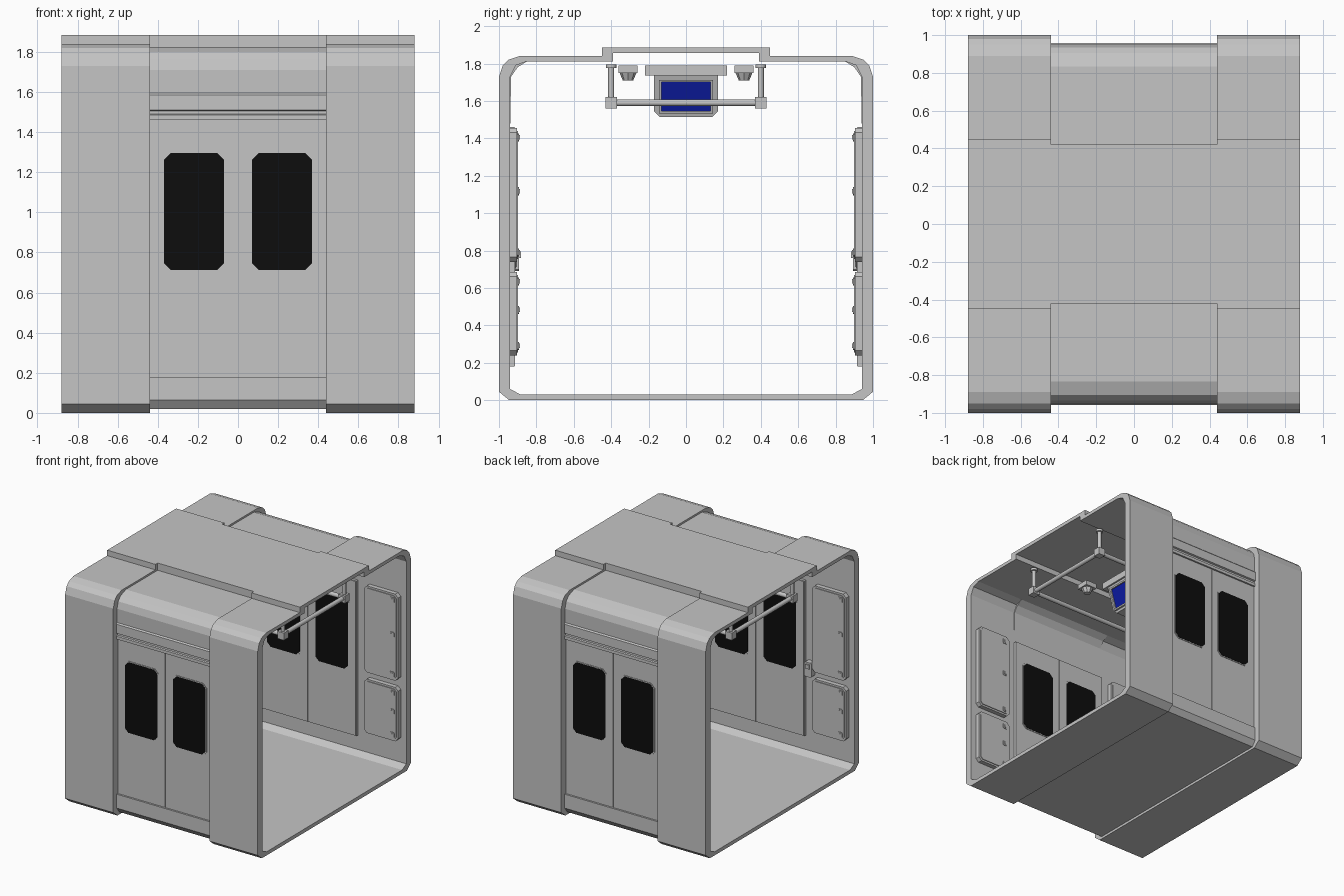
import bpy, bmesh, math
from mathutils import Vector

cube = bpy.data.objects.get("Cube")
if cube:
    bpy.data.objects.remove(cube, do_unlink=True)


def material(name, r, g, b):
    m = bpy.data.materials.new(name)
    m.use_nodes = True
    m.diffuse_color = (r, g, b, 1)
    m.node_tree.nodes["Principled BSDF"].inputs["Base Color"].default_value = (r, g, b, 1)
    return m


GREY = material("panel grey", 0.56, 0.56, 0.56)
BLACK = material("window black", 0.004, 0.004, 0.004)
BLUE = material("screen blue", 0.004, 0.012, 0.4)


def finish(name, bm, mat):
    bmesh.ops.recalc_face_normals(bm, faces=bm.faces)
    mesh = bpy.data.meshes.new(name)
    bm.to_mesh(mesh)
    bm.free()
    mesh.materials.append(mat)
    ob = bpy.data.objects.new(name, mesh)
    bpy.context.collection.objects.link(ob)
    return ob


def prism(name, pts, axis, lo, hi, mat=GREY, half=False, shape=None):
    """Extrude a 2D outline along x or y; half drops the faces on the centre plane."""
    bm = bmesh.new()
    place = (lambda u, v, a: (a, u, v)) if axis == "x" else (lambda u, v, a: (u, a, v))
    ends = [[bm.verts.new(place(u, v, a)) for u, v in pts] for a in (lo, hi)]
    for ring in ends:
        bm.faces.new(ring)
    for i in range(len(pts)):
        j = (i + 1) % len(pts)
        bm.faces.new((ends[0][i], ends[0][j], ends[1][j], ends[1][i]))
    bmesh.ops.recalc_face_normals(bm, faces=bm.faces)
    if half:
        seam = [f for f in bm.faces if all(abs(v.co.y) < 1e-6 for v in f.verts)]
        mesh_ready = bm
        bmesh.ops.delete(mesh_ready, geom=seam, context="FACES_ONLY")
    if shape:
        for v in bm.verts:
            shape(v.co)
    return finish(name, bm, mat)


def box(name, x, y, z, mat=GREY):
    return prism(name, rect(*y, *z), "x", x[0], x[1], mat)


def rect(u0, u1, v0, v1, c=0.0):
    if not c:
        return [(u0, v0), (u1, v0), (u1, v1), (u0, v1)]
    return [(u0 + c, v0), (u1 - c, v0), (u1, v0 + c), (u1, v1 - c),
            (u1 - c, v1), (u0 + c, v1), (u0, v1 - c), (u0, v0 + c)]


def tube(name, a, b, r):
    a, b = Vector(a), Vector(b)
    bm = bmesh.new()
    bmesh.ops.create_cone(bm, cap_ends=True, segments=16, radius1=r, radius2=r, depth=(b - a).length)
    ob = finish(name, bm, GREY)
    ob.location = (a + b) / 2
    ob.rotation_euler = (b - a).to_track_quat("Z", "Y").to_euler()
    bpy.ops.object.select_all(action="DESELECT")
    ob.select_set(True)
    bpy.context.view_layer.objects.active = ob
    bpy.ops.object.shade_smooth_by_angle(angle=math.radians(40))


def mirror(ob, x, y):
    mod = ob.modifiers.new("mirror", "MIRROR")
    mod.use_axis = (x, y, False)
    mod.merge_threshold = 0.0005


# Body shell: half cross-sections, mirrored
ceiling = [(0.85, 1.812), (0.39, 1.812), (0.39, 1.855), (0, 1.855)]
floor = [(0.94, 0.06), (0.885, 0.03), (0, 0.03)]
end_outer = [(0, 0), (0.945, 0), (1, 0.045), (1, 1.73), (0.98, 1.79), (0.95, 1.82),
             (0.89, 1.84), (0.45, 1.84), (0.45, 1.885), (0, 1.885)]
end_inner = floor[::-1] + [(0.94, 1.73), (0.91, 1.79)] + ceiling
shell = prism("end_section", end_outer + end_inner[::-1], "x", 0.44, 0.88, half=True)
mirror(shell, True, True)

# Centre shell with header rails and door recess in its outline
mid_outer = [(0, 0.02), (0.92, 0.02), (0.955, 0.065), (0.955, 0.18), (0.94, 0.18),
             (0.94, 1.46), (0.955, 1.46), (0.955, 1.485), (0.945, 1.49), (0.945, 1.505),
             (0.958, 1.51), (0.958, 1.585), (0.948, 1.595), (0.95, 1.71), (0.935, 1.765),
             (0.905, 1.8), (0.835, 1.825), (0.42, 1.825), (0.42, 1.885), (0, 1.885)]
mid_inner = floor[::-1] + [(0.94, 0.18), (0.918, 0.18), (0.918, 1.46), (0.94, 1.46),
                           (0.935, 1.73), (0.9, 1.78)] + ceiling
shell = prism("door_section", mid_outer + mid_inner[::-1], "x", -0.44, 0.44, half=True)
mirror(shell, False, True)

# Door leaves and windows, outside and inside
for side in (-1, 1):
    for x in (-0.22, 0.22):
        for face, out in ((0.94, 1), (0.918, -1)):
            def layer(name, half_w, z0, z1, c, d0, d1, mat=GREY):
                prism(name, rect(x - half_w, x + half_w, z0, z1, c), "y",
                      side * (face + out * d0), side * (face + out * d1), mat)
            layer("door_leaf", 0.216, 0.183, 1.457, 0, -0.002, 0.005)
            layer("window_rim", 0.157, 0.705, 1.303, 0.034, 0.004, 0.009)
            layer("window", 0.149, 0.713, 1.295, 0.032, 0.008, 0.011, BLACK)

    # Wall hatches with latches
    for x in (-0.675, 0.675):
        for z0, z1 in ((0.24, 0.685), (0.74, 1.455)):
            prism("hatch_frame", rect(x - 0.155, x + 0.155, z0, z1, 0.025), "y",
                  side * 0.945, side * 0.903)
            prism("hatch_panel", rect(x - 0.14, x + 0.14, z0 + 0.015, z1 - 0.015, 0.02), "y",
                  side * 0.905, side * 0.897)
            lx = x + side * 0.105
            for z in (z0 + 0.05, (z0 + z1) / 2 + 0.02, z1 - 0.05):
                prism("latch", rect(lx - 0.02, lx + 0.02, z - 0.022, z + 0.022, 0.006), "y",
                      side * 0.9, side * 0.892)
                box("latch_knob", (lx - 0.008, lx + 0.008),
                    sorted((side * 0.893, side * 0.888)), (z - 0.012, z + 0.012))

    # Intercom beside the door
    prism("intercom", rect(-0.52, -0.455, 0.69, 0.81, 0.008), "y", side * 0.945, side * 0.893)
    box("intercom_button", (-0.505, -0.47), sorted((side * 0.895, side * 0.883)), (0.76, 0.795))

# Overhead handrail frame
RX, RY, RZ = 0.69, 0.4, 1.59
for sx in (-1, 1):
    for sy in (-1, 1):
        x, y = sx * RX, sy * RY
        tube("rail_post", (x, y, RZ), (x, y, 1.79), 0.016)
        tube("post_flange", (x, y, 1.775), (x, y, 1.795), 0.028)
        box("rail_joint", (x - 0.03, x + 0.03), (y - 0.03, y + 0.03), (RZ - 0.03, RZ + 0.03))
    tube("cross_rail", (sx * RX, -RY, RZ), (sx * RX, RY, RZ), 0.018)
    tube("long_rail", (-RX, sx * RY, RZ), (RX, sx * RY, RZ), 0.018)

# Ceiling display, narrower at the bottom so both screens tilt down
def tilt(z):
    return 0.06 + (z - 1.515) * 0.3


def taper(co):
    co.x = math.copysign(tilt(co.z) + abs(co.x) - 1, co.x)


box("display_mount", (-0.14, 0.14), (-0.22, 0.22), (1.735, 1.79))
body = [(-0.14, 1.515), (0.14, 1.515), (0.17, 1.545), (0.17, 1.735), (-0.17, 1.735), (-0.17, 1.545)]
prism("display_body", body, "x", -1, 1, shape=taper)
for s in (-1, 1):
    prism("screen", rect(-0.13, 0.13, 1.545, 1.7), "x", s * 0.998, s * 1.004, BLUE, shape=taper)
    for y0, y1, z0, z1 in ((-0.145, 0.145, 1.7, 1.712), (-0.145, 0.145, 1.533, 1.545),
                           (-0.145, -0.13, 1.545, 1.7), (0.13, 0.145, 1.545, 1.7)):
        prism("screen_bezel", rect(y0, y1, z0, z1), "x", s * 0.998, s * 1.014, shape=taper)

# Ceiling lamps
for x in (-0.22, 0.22):
    for y in (-0.31, 0.31):
        box("lamp_base", (x - 0.052, x + 0.052), (y - 0.052, y + 0.052), (1.75, 1.79))
        bm = bmesh.new()
        bmesh.ops.create_cone(bm, cap_ends=True, segments=8, radius1=0.028, radius2=0.045, depth=0.04)
        finish("lamp_head", bm, GREY).location = (x, y, 1.73)
